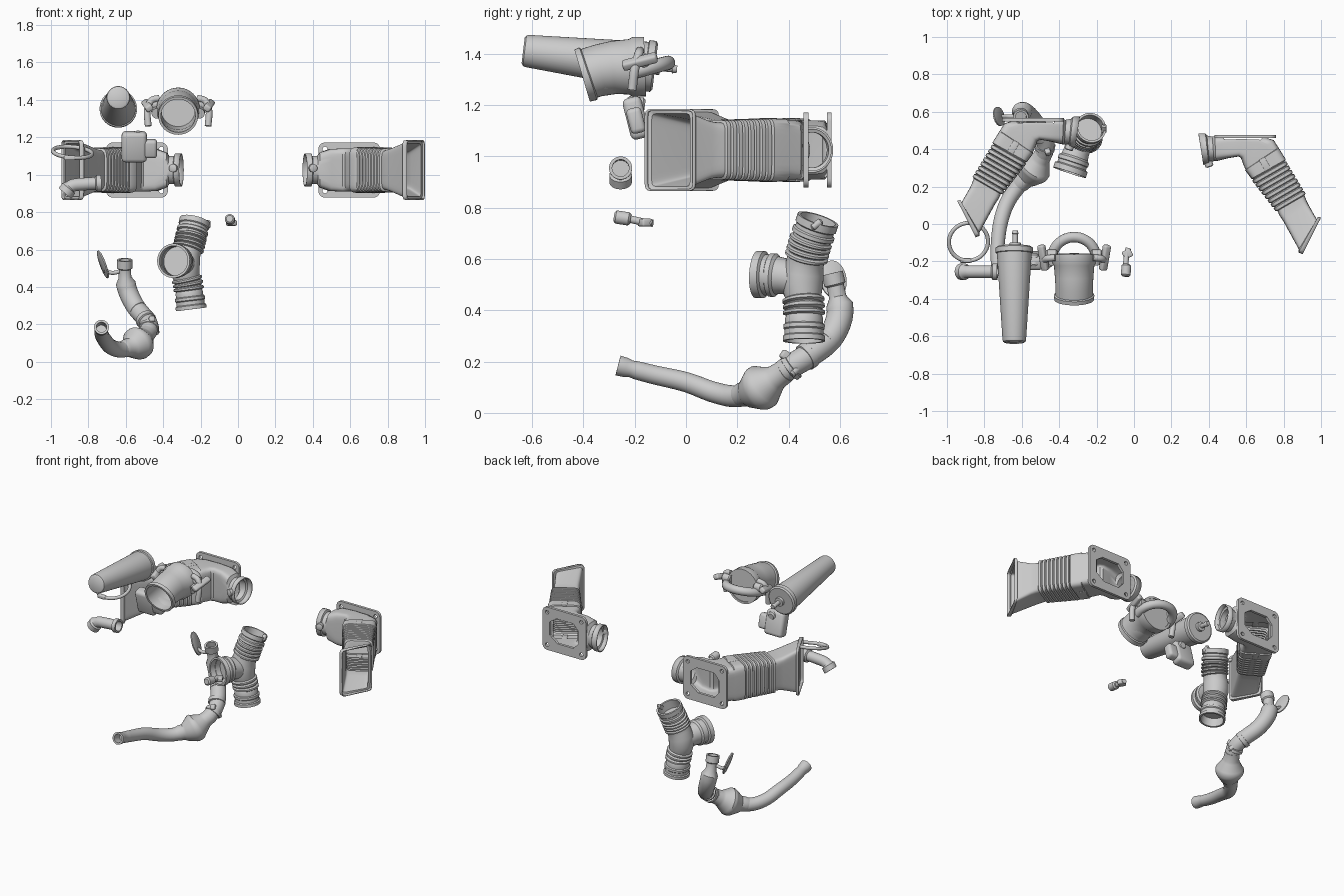
import bpy, bmesh, math
from mathutils import Vector as V

if "Cube" in bpy.data.objects:
    bpy.data.objects.remove(bpy.data.objects["Cube"])


def finish(name, bm):
    bmesh.ops.recalc_face_normals(bm, faces=bm.faces[:])
    me = bpy.data.meshes.new(name)
    bm.to_mesh(me)
    bm.free()
    ob = bpy.data.objects.new(name, me)
    bpy.context.collection.objects.link(ob)
    return ob


def skin(name, rings, cap=True):
    bm = bmesh.new()
    vs = [[bm.verts.new(p) for p in r] for r in rings]
    n = len(vs[0])
    for a, b in zip(vs, vs[1:]):
        for i in range(n):
            j = (i + 1) % n
            bm.faces.new((a[i], a[j], b[j], b[i]))
    if cap:
        bm.faces.new(vs[0])
        bm.faces.new(vs[-1])
    return bm


def path_frames(pts, steps=24):
    """Smooth path sampled by arc length; returns f(t) -> (point, u, v)."""
    P = [V(p) for p in pts]
    P = [2 * P[0] - P[1]] + P + [2 * P[-1] - P[-2]]
    S = []
    for i in range(1, len(P) - 2):
        a, b, c, d = P[i - 1:i + 3]
        for k in range(steps):
            t = k / steps
            S.append(.5 * (2 * b + (c - a) * t + (2 * a - 5 * b + 4 * c - d) * t * t
                           + (3 * b - a - 3 * c + d) * t ** 3))
    S.append(P[-2])
    L = [0]
    for a, b in zip(S, S[1:]):
        L.append(L[-1] + (b - a).length)
    U, u = [], None
    for i in range(len(S)):
        d = (S[min(i + 1, len(S) - 1)] - S[max(i - 1, 0)]).normalized()
        u = d.orthogonal() if u is None else u - d * u.dot(d)
        u.normalize()
        U.append((u.copy(), d.cross(u)))

    def f(t):
        s = t * L[-1]
        i = next((k for k in range(1, len(L)) if L[k] >= s - 1e-9), len(L) - 1)
        w = (s - L[i - 1]) / (L[i] - L[i - 1])
        return S[i - 1].lerp(S[i], w), U[i][0], U[i][1]
    return f


def tube(name, pts, prof, n=28, bore=(0, 0), wall=.012):
    """Sweep a (t, radius) profile along a path; bore = hollow depth at each end."""
    f = path_frames(pts)
    prof = list(prof)
    if bore[0]:
        r = prof[0][1] - wall
        prof = [(bore[0], r), (prof[0][0], r)] + prof
    if bore[1]:
        r = prof[-1][1] - wall
        prof = prof + [(prof[-1][0], r), (1 - bore[1], r)]
    rings = []
    for t, r in prof:
        p, u, v = f(t)
        rings.append([p + r * (u * math.cos(2 * math.pi * i / n) + v * math.sin(2 * math.pi * i / n))
                      for i in range(n)])
    return finish(name, skin(name, rings))


def ridges(t0, t1, count, r, d):
    s = (t1 - t0) / count
    return [(t0 + s * (k + o), r + e) for k in range(count)
            for o, e in ((0, 0), (.25, d), (.65, d), (.9, 0))]


def even(r, k=30):
    return [(i / k, r) for i in range(k + 1)]


def collar(name, a, b, r):
    return tube(name, [a, b], [(0, r - .008), (.12, r), (.88, r), (1, r - .008)])


def block(name, loc, size, rot=(0, 0, 0), bevel=.012):
    bm = bmesh.new()
    bmesh.ops.create_cube(bm, size=1)
    bmesh.ops.scale(bm, vec=size, verts=bm.verts[:])
    bmesh.ops.bevel(bm, geom=bm.edges[:], offset=bevel, segments=3, affect='EDGES', profile=.5)
    ob = finish(name, bm)
    ob.location, ob.rotation_euler = loc, rot
    return ob


# Intake duct: outlet ring, elbow, bellows, flared mouth (inner edge, outer edge, half height, squareness)
SECT = [(.37, .32, .345, .48, .085, 2), (.397, .325, .38, .48, .085, 2), (.40, .335, .388, .47, .072, 2),
        (.43, .34, .42, .463, .072, 2), (.44, .34, .435, .465, .09, 4), (.50, .355, .48, .465, .108, 6),
        (.56, .365, .58, .465, .112, 7), (.575, .355, .69, .462, .112, 7), (.588, .32, .745, .445, .112, 7),
        (.60, .29, .77, .405, .112, 7), (.598, .287, .772, .402, .119, 7), (.63, .245, .808, .345, .119, 7)]
MOUTH = [(.78, .05, .918, .125, .105, 8), (.80, .02, .93, .10, .11, 9), (.885, -.135, .978, .02, .145, 12),
         (.883, -.15, .985, .035, .156, 14), (.903, -.158, .998, .03, .156, 14)]
a0, a1 = (.642, .24, .80, .33, .11, 7), (.772, .07, .91, .15, .104, 7)
ZC = 1.025


def bellows_sections(count=8):
    out = []
    for k in range(count):
        for o, e in ((0, 0), (.2, .06), (.65, .06), (.85, 0)):
            t = (k + o) / count
            x1, y1, x2, y2, h, n = [p + (q - p) * t for p, q in zip(a0, a1)]
            out.append((x1 - (x2 - x1) * e, y1 - (y2 - y1) * e, x2 + (x2 - x1) * e,
                        y2 + (y2 - y1) * e, h * (1 + e * 1.4), n))
    return out


def sgnpow(c, e):
    return math.copysign(abs(c) ** e, c)


def plate(name, w, h, thick, bolt):
    cu = bpy.data.curves.new(name, 'CURVE')
    cu.dimensions, cu.fill_mode, cu.extrude = '2D', 'BOTH', thick / 2

    def loop(pts):
        s = cu.splines.new('POLY')
        s.points.add(len(pts) - 1)
        for p, q in zip(s.points, pts):
            p.co = (q[0], q[1], 0, 1)
        s.use_cyclic_u = True

    def arc(x, y, r, s, e, k=8):
        return [(x + r * math.cos(s + (e - s) * i / k), y + r * math.sin(s + (e - s) * i / k)) for i in range(k + 1)]
    r = .035
    q = math.pi / 2
    loop([p for i, (sx, sy) in enumerate(((1, 1), (-1, 1), (-1, -1), (1, -1)))
          for p in arc(sx * (w - r), sy * (h - r), r, i * q, (i + 1) * q)])
    loop([(-.11, -.04), (-.07, -.085), (.05, -.085), (.11, -.04), (.11, .05), (.06, .085), (-.07, .085), (-.11, .04)])
    for sx in (-1, 1):
        for sy in (-1, 1):
            loop(arc(sx * (w - r), sy * (h - r), bolt, 0, 2 * math.pi * 11 / 12, 11))
    tmp = bpy.data.objects.new(name, cu)
    bpy.context.collection.objects.link(tmp)
    bpy.context.view_layer.update()
    me = bpy.data.meshes.new_from_object(tmp.evaluated_get(bpy.context.evaluated_depsgraph_get()))
    bpy.data.objects.remove(tmp)
    ob = bpy.data.objects.new(name, me)
    bpy.context.collection.objects.link(ob)
    return ob


def duct(side, sx, dx, dy):
    n = 40
    rings = []
    for x1, y1, x2, y2, h, e in SECT + bellows_sections() + MOUTH:
        c, l = V(((x1 + x2) / 2, (y1 + y2) / 2, 0)), V(((x2 - x1) / 2, (y2 - y1) / 2, 0))
        rings.append([c + l * sgnpow(math.cos(a), 2 / e) + V((0, 0, h * sgnpow(math.sin(a), 2 / e)))
                      for a in (2 * math.pi * (i + .5) / n for i in range(n))])
    bm = skin('duct', rings, cap=False)
    # window behind the flange
    dead = [f for f in bm.faces if f.calc_center_median().y > .452 and .47 < f.calc_center_median().x < .70]
    bmesh.ops.delete(bm, geom=dead, context='FACES')
    for v in bm.verts:
        v.co = (sx * v.co.x + dx, v.co.y + dy, v.co.z + ZC)
    ob = finish(side + '_intake_duct', bm)
    m = ob.modifiers.new('wall', 'SOLIDIFY')
    m.thickness, m.offset = .008, 0
    fl = plate(side + '_duct_flange', .165, .147, .018, .013)
    fl.location, fl.rotation_euler = (sx * .595 + dx, .468 + dy, ZC), (math.pi / 2, 0, 0)
    # rib band, bosses and latches
    for z in (-.118, .118):
        block(side + '_duct_latch', (sx * .70 + dx, .32 + dy, ZC + z), (.07, .035, .012), (0, 0, -sx * 1.05), .004)
    collar(side + '_outlet_boss', (sx * .395 + dx, .335 + dy, ZC + .01), (sx * .405 + dx, .305 + dy, ZC + .01), .022)


duct('right', 1, 0, 0)
duct('left', -1, .055, .09)

# Loose ring clamp and short elbow at the left mouth
bpy.ops.mesh.primitive_torus_add(major_radius=.105, minor_radius=.011, major_segments=48, minor_segments=12,
                                 location=(-.885, -.095, 1.12), rotation=(.28, .08, 0))
bpy.context.object.name = 'ring_clamp'
block('ring_clamp_screw', (-.9, -.195, 1.09), (.06, .025, .025), bevel=.006)
tube('short_elbow', [(-.73, -.255, .955), (-.82, -.255, .95), (-.89, -.255, .94), (-.925, -.255, .90)],
     [(0, .045), (.12, .045), (.15, .034)] + [(.2 + .06 * i, .034) for i in range(11)] + [(.84, .044), (1, .044)],
     bore=(.3, .1))

# Tapered canister with rim and nipple
tube('canister', [(-.64, -.635, 1.413), (-.64, -.12, 1.35)],
     [(0, .05), (.012, .06), (.03, .063), (.93, .093), (.935, .1), (.985, .1), (1, .09)], 40)
tube('canister_nipple', [(-.635, -.13, 1.35), (-.635, -.035, 1.34)],
     [(0, .03), (.3, .03), (.32, .014), (.8, .014), (.82, .018), (1, .014)], 16)

# Throat housing: bored tube, half-round yoke and side ears
tube('throat_housing', [(-.32, -.405, 1.315), (-.32, -.30, 1.345), (-.32, -.16, 1.35)],
     [(0, .106), (.1, .108), (.12, .1), (.3, .1), (.5, .103), (.75, .108), (.8, .116), (1, .116)], 40, (.9, .02), .014)
arc = [(-.32 + .118 * math.cos(a), -.185 + .115 * math.sin(a), 1.335 + .03 * math.sin(a))
       for a in (math.radians(-15 + 30 * i) for i in range(8))]
tube('throat_yoke', arc, even(.028), 16)
for s in (-1, 1):
    x = -.32
    tube('throat_ear', [(x + s * .10, -.18, 1.41), (x + s * .145, -.185, 1.395), (x + s * .165, -.2, 1.34),
                        (x + s * .16, -.21, 1.26)], even(.018), 14)
    block('throat_ear_pad', (x + s * .165, -.18, 1.37), (.04, .14, .035), (.3, s * .6, 0), .01)
    collar('throat_pivot', (x + s * .09, -.165, 1.375), (x + s * .15, -.165, 1.375), .028)

# Small rounded bracket
block('bracket_body', (-.555, -.195, 1.15), (.135, .075, .165), (.25, 0, 0), .022)
block('bracket_lobe', (-.475, -.195, 1.14), (.085, .06, .10), (.25, 0, 0), .018)
collar('bracket_stud', (-.535, -.23, 1.21), (-.535, -.16, 1.20), .028)

# Tiny clip
collar('clip_barrel', (-.045, -.28, .765), (-.04, -.215, .755), .026)
tube('clip_stem', [(-.045, -.225, .757), (-.04, -.17, .745), (-.03, -.13, .74)], even(.015, 8), 12)
block('clip_head', (-.035, -.16, .742), (.05, .045, .03), (0, 0, .5), .008)

# Three-way hose with bellows
tube('hose_main', [(-.23, .515, .755), (-.26, .475, .63), (-.285, .455, .52), (-.265, .46, .40), (-.25, .46, .28)],
     [(0, .083), (.06, .083), (.07, .077), (.1, .077), (.11, .085), (.14, .085), (.15, .074)]
     + ridges(.17, .34, 4, .074, .011) + [(.38, .074), (.45, .08), (.55, .08), (.62, .074)]
     + ridges(.65, .8, 3, .07, .012) + [(.82, .074), (.86, .074), (.87, .081), (.9, .081), (.91, .076),
                                       (.95, .076), (.96, .083), (1, .083)], 36, (.12, .12))
tube('hose_branch', [(-.285, .455, .52), (-.315, .365, .535), (-.345, .275, .54)],
     [(0, .068), (.4, .07), (.55, .074), (.6, .085), (.7, .085), (.72, .078), (.8, .078), (.84, .092), (1, .092)],
     36, (0, .4))
collar('hose_clamp_screw', (-.16, .49, .72), (-.16, .53, .75), .014)

# Exhaust pipe with bulb, collars and butterfly plate
tube('exhaust_pipe', [(-.73, -.265, .185), (-.73, -.13, .15), (-.715, 0, .12), (-.68, .11, .08), (-.62, .20, .065),
                      (-.535, .29, .095), (-.475, .40, .175), (-.49, .48, .225), (-.545, .56, .29),
                      (-.59, .60, .38), (-.605, .59, .46), (-.605, .57, .545)],
     [(0, .04), (.025, .038), (.04, .033)] + [(.06 + .02 * i, .036 + .0004 * i) for i in range(43)]
     + [(.925, .034), (.96, .034), (.965, .042), (1, .042)], 28, (.05, .03))
tube('exhaust_bulb', [(-.62, .20, .065), (-.54, .285, .095), (-.475, .39, .165)],
     [(0, .04), (.1, .048), (.2, .05), (.25, .06), (.42, .085), (.46, .089), (.54, .089), (.58, .082), (.75, .056),
      (.8, .05), (1, .046)], 36)
for a, b, r in (((-.478, .40, .17), (-.474, .42, .185), .054), ((-.485, .46, .213), (-.498, .485, .23), .054),
                ((-.53, .54, .273), (-.545, .56, .29), .05), ((-.595, .60, .40), (-.602, .597, .43), .045)):
    collar('exhaust_collar', a, b, r)
block('exhaust_tab', (-.465, .40, .215), (.03, .07, .035), (-.6, 0, .3), .008)
collar('exhaust_bolt', (-.43, .41, .15), (-.46, .45, .19), .016)
plate_ob = tube('butterfly_plate', [(-.006, 0, 0), (.006, 0, 0)], [(0, .048), (.2, .052), (.8, .052), (1, .048)], 36)
plate_ob.scale = (1, 1, 1.5)
plate_ob.rotation_euler = (0, -.35, .25)
plate_ob.location = (-.722, .575, .52)
tube('butterfly_rod', [(-.715, .575, .49), (-.67, .575, .475), (-.61, .575, .49)], even(.011, 8), 12)

# Smooth shading with sharp edges kept
bpy.ops.object.select_all(action='DESELECT')
for ob in bpy.context.scene.objects:
    ob.select_set(True)
    bpy.context.view_layer.objects.active = ob
bpy.ops.object.shade_smooth_by_angle(angle=math.radians(35))
